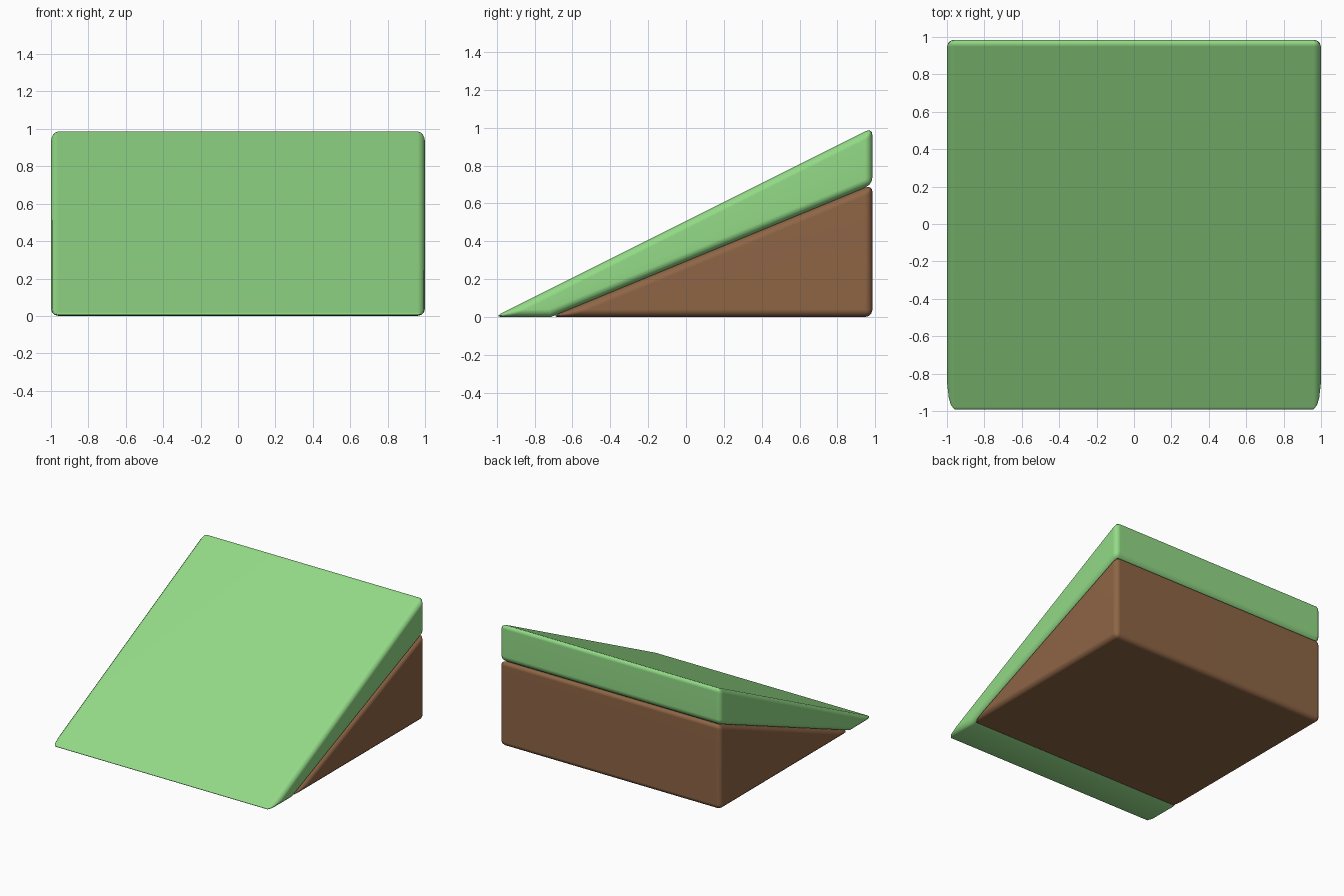
import bpy, bmesh

if "Cube" in bpy.data.objects:
    bpy.data.objects.remove(bpy.data.objects["Cube"])


def wedge(name, profile, color):
    """Extrude a (y, z) side profile along x, then round all edges."""
    bm = bmesh.new()
    face = bm.faces.new([bm.verts.new((-1, y - 0.015, z)) for y, z in profile])
    ext = bmesh.ops.extrude_face_region(bm, geom=[face])["geom"]
    bmesh.ops.translate(bm, vec=(2, 0, 0),
                        verts=[g for g in ext if isinstance(g, bmesh.types.BMVert)])
    bmesh.ops.recalc_face_normals(bm, faces=bm.faces)
    mesh = bpy.data.meshes.new(name)
    bm.to_mesh(mesh)
    bm.free()
    obj = bpy.data.objects.new(name, mesh)
    bpy.context.collection.objects.link(obj)

    mat = bpy.data.materials.new(name)
    mat.diffuse_color = color
    mat.use_nodes = True
    mat.node_tree.nodes["Principled BSDF"].inputs["Base Color"].default_value = mat.diffuse_color
    mesh.materials.append(mat)

    bevel = obj.modifiers.new("Bevel", "BEVEL")
    bevel.width = 0.04
    bevel.segments = 3
    bevel.limit_method = 'ANGLE'
    for p in mesh.polygons:
        p.use_smooth = True
    # keep the broad faces evenly shaded
    obj.modifiers.new("Normals", "WEIGHTED_NORMAL")
    return obj


# Sloped grass layer
wedge("grass_layer", [(-1, 0), (-0.7, 0), (1, 0.7), (1, 1)], (0.29, 0.70, 0.24, 1))
# Soil wedge beneath
wedge("soil_base", [(-0.7, 0), (1, 0), (1, 0.7)], (0.27, 0.13, 0.06, 1))
